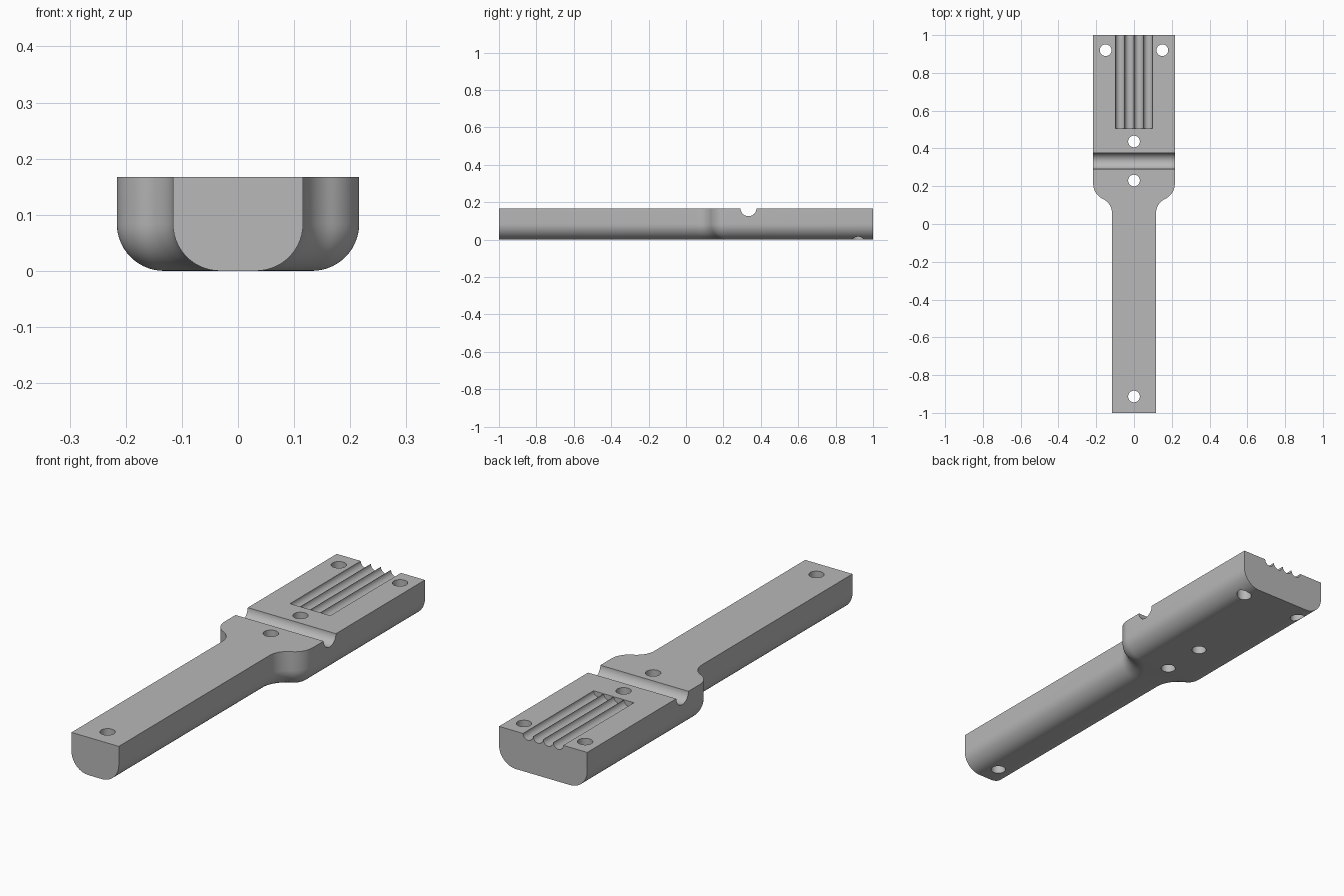
import bpy, bmesh
from math import sin, cos, acos, pi, radians
from mathutils import Matrix, Vector

if "Cube" in bpy.data.objects:
    bpy.data.objects.remove(bpy.data.objects["Cube"])

TOP = 0.167          # thickness
HANDLE, HEAD = 0.116, 0.216   # half widths
FILLET = 0.084       # rounding of the lower edges
BEND = 0.087         # plan radius of the shoulder arcs
NECK_Y = 0.055       # where the shoulder begins
STEPS = 14

grey = bpy.data.materials.new("light_grey")
grey.use_nodes = True
colour = (0.48, 0.48, 0.48, 1)
grey.diffuse_color = colour
grey.node_tree.nodes["Principled BSDF"].inputs["Base Color"].default_value = colour


def new_object(name, bm):
    bmesh.ops.recalc_face_normals(bm, faces=bm.faces)
    mesh = bpy.data.meshes.new(name)
    bm.to_mesh(mesh)
    bm.free()
    mesh.materials.append(grey)
    obj = bpy.data.objects.new(name, mesh)
    bpy.context.collection.objects.link(obj)
    return obj


# Plan outline of one side: stations of position and outward direction
sweep = acos(1 - (HEAD - HANDLE) / (2 * BEND))
shoulder_end = NECK_Y + 2 * BEND * sin(sweep)
stations = [(HANDLE, -1, 1, 0)]
for i in range(STEPS + 1):
    t = sweep * i / STEPS
    stations.append((HANDLE + BEND * (1 - cos(t)), NECK_Y + BEND * sin(t), cos(t), -sin(t)))
for i in range(STEPS - 1, -1, -1):
    t = sweep * i / STEPS
    stations.append((HEAD - BEND * (1 - cos(t)), shoulder_end - BEND * sin(t), cos(t), -sin(t)))
stations.append((HEAD, 1, 1, 0))

# Side profile: inset and height, from the top edge down round the fillet
profile = [(0, TOP)]
for i in range(STEPS + 1):
    t = pi / 2 * i / STEPS
    profile.append((FILLET * (1 - cos(t)), FILLET * (1 - sin(t))))

# Body: closed cross-sections bridged along the length
bm = bmesh.new()
rings = []
for x, y, nx, ny in stations:
    side = [(x - nx * d, y - ny * d, z) for d, z in profile]
    other = [(-px, py, pz) for px, py, pz in reversed(side)]
    rings.append([bm.verts.new(p) for p in side + other])
for a, b in zip(rings, rings[1:]):
    for i in range(len(a)):
        j = (i + 1) % len(a)
        bm.faces.new((a[i], a[j], b[j], b[i]))
bm.faces.new(rings[0])
bm.faces.new(rings[-1])
body = new_object("holder_body", bm)

# Cutters: through holes, cross groove and lengthwise channels
cut = bmesh.new()


def cylinder(centre, axis, radius, length):
    turn = Vector((0, 0, 1)).rotation_difference(Vector(axis)).to_matrix().to_4x4()
    bmesh.ops.create_cone(cut, cap_ends=True, segments=40, radius1=radius, radius2=radius,
                          depth=length, matrix=Matrix.Translation(centre) @ turn)


for x, y in [(-0.15, 0.92), (0.15, 0.92), (0, 0.437), (0, 0.23), (0, -0.913)]:
    cylinder((x, y, TOP / 2), (0, 0, 1), 0.031, 0.4)
cylinder((0, 0.334, TOP + 0.001), (1, 0, 0), 0.043, 0.8)
for i in range(4):
    cylinder(((i - 1.5) * 0.0495, 0.805, TOP + 0.0005), (0, 1, 0), 0.0245, 0.6)
cutter = new_object("cutter", cut)
cutter.hide_render = True

mod = body.modifiers.new("cuts", 'BOOLEAN')
mod.operation = 'DIFFERENCE'
mod.solver = 'EXACT'
mod.object = cutter
bpy.ops.object.select_all(action='DESELECT')
bpy.context.view_layer.objects.active = body
body.select_set(True)
bpy.ops.object.modifier_apply(modifier="cuts")
bpy.data.objects.remove(cutter)
bpy.ops.object.shade_smooth_by_angle(angle=radians(30))
